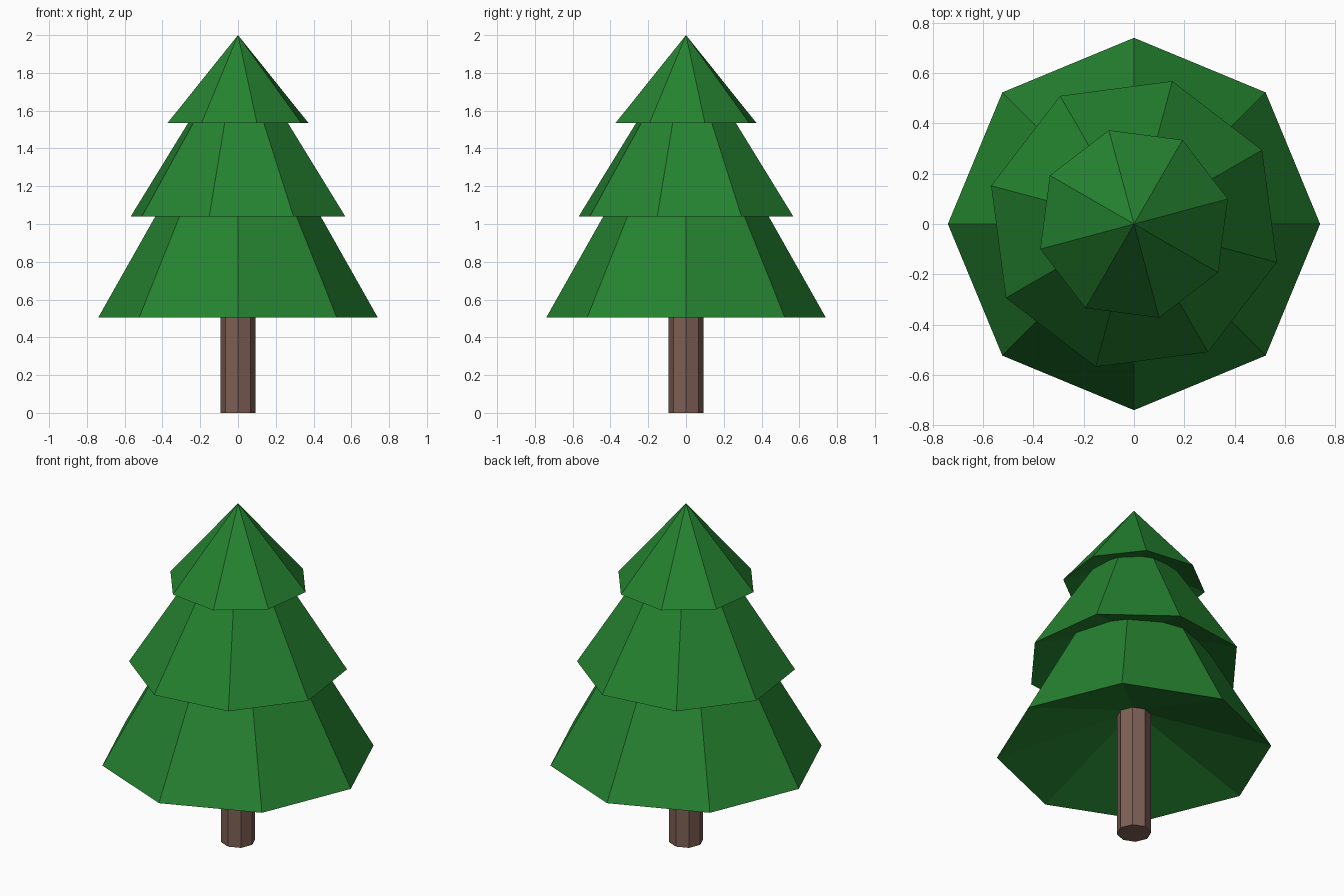
import bpy, bmesh, math

if "Cube" in bpy.data.objects:
    bpy.data.objects.remove(bpy.data.objects["Cube"])

SIDES = 8


def srgb(r, g, b):
    def lin(c):
        c /= 255
        return c / 12.92 if c <= 0.04045 else ((c + 0.055) / 1.055) ** 2.4
    return (lin(r), lin(g), lin(b), 1.0)


def material(name, rgb):
    m = bpy.data.materials.new(name)
    m.diffuse_color = srgb(*rgb)
    m.use_nodes = True
    m.node_tree.nodes["Principled BSDF"].inputs["Base Color"].default_value = m.diffuse_color
    return m


def ring(bm, radius, z, turn):
    """Eight vertices round the z axis, turned by some degrees."""
    angles = [math.radians(turn) + math.tau * i / SIDES for i in range(SIDES)]
    return [bm.verts.new((radius * math.cos(a), radius * math.sin(a), z)) for a in angles]


def finish(bm, name, mat):
    bmesh.ops.recalc_face_normals(bm, faces=bm.faces)
    mesh = bpy.data.meshes.new(name)
    bm.to_mesh(mesh)
    bm.free()
    mesh.materials.append(mat)
    bpy.context.collection.objects.link(bpy.data.objects.new(name, mesh))


def tier(name, radius, z, apex_z, turn, mat):
    """Eight-sided cone with a shallow hollow underside."""
    bm = bmesh.new()
    rim = ring(bm, radius, z, turn)
    top = bm.verts.new((0, 0, apex_z))
    hollow = bm.verts.new((0, 0, z + 0.345 * radius))
    for i in range(SIDES):
        a, b = rim[i], rim[(i + 1) % SIDES]
        bm.faces.new((a, b, top))
        bm.faces.new((b, a, hollow))
    finish(bm, name, mat)


green = material("pine green", (37, 131, 48))
brown = material("bark brown", (125, 95, 85))

# Trunk, running up into the hollow of the lowest tier
bm = bmesh.new()
low, high = ring(bm, 0.093, 0, 0), ring(bm, 0.093, 0.78, 0)
bm.faces.new(low[::-1])
bm.faces.new(high)
for i in range(SIDES):
    j = (i + 1) % SIDES
    bm.faces.new((low[i], low[j], high[j], high[i]))
finish(bm, "trunk", brown)

# Foliage tiers, each turned against the one below
tier("lower_foliage", 0.74, 0.505, 1.815, 0, green)
tier("middle_foliage", 0.588, 1.04, 1.965, 30, green)
tier("upper_foliage", 0.386, 1.535, 2.0, 15, green)
